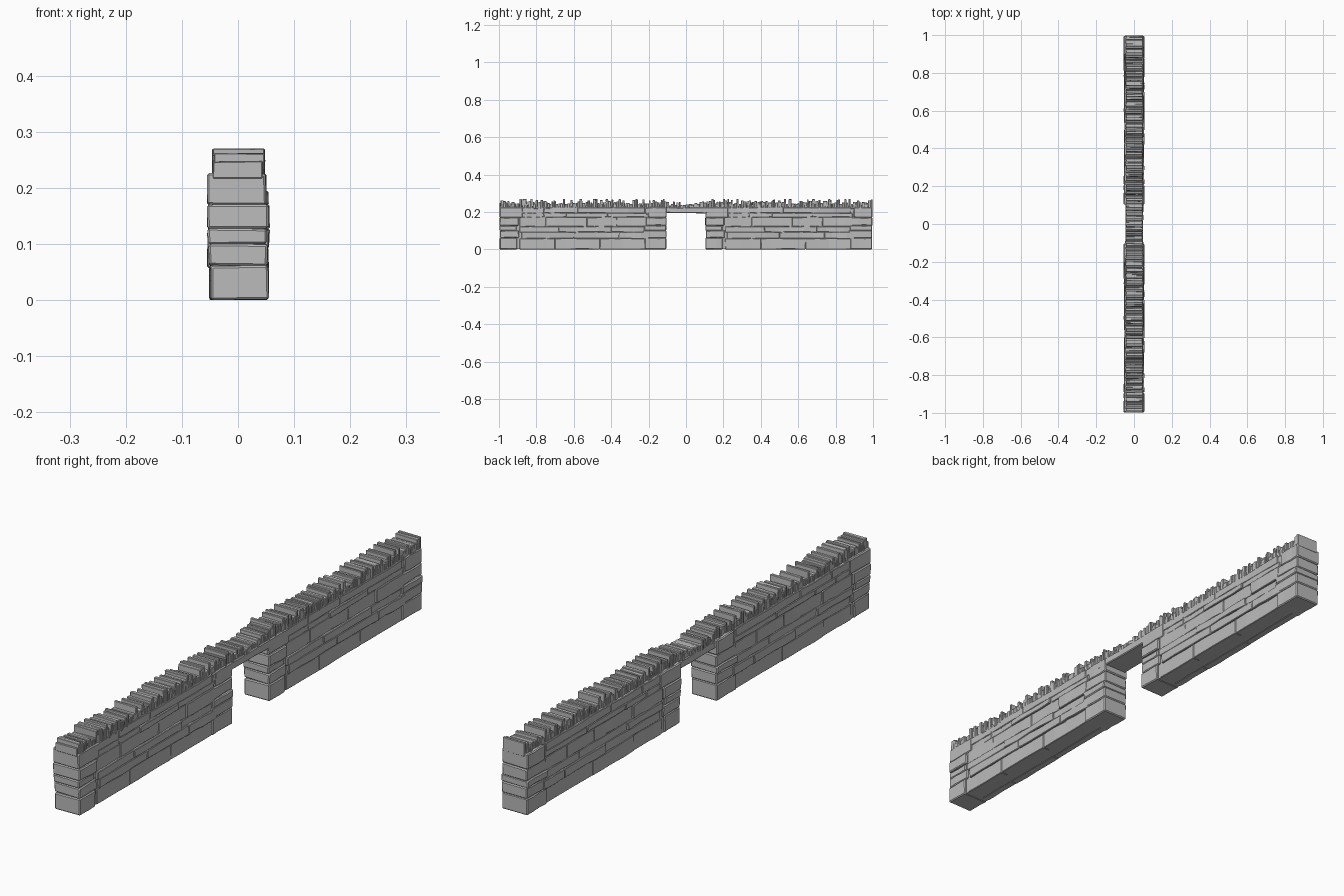
import bpy, bmesh, random
from mathutils import Vector, Matrix

if "Cube" in bpy.data.objects:
    bpy.data.objects.remove(bpy.data.objects["Cube"])

random.seed(7)
mat = bpy.data.materials.new("grey stone")
mat.diffuse_color = (0.5, 0.5, 0.5, 1)
mat.use_nodes = True
mat.node_tree.nodes["Principled BSDF"].inputs["Base Color"].default_value = mat.diffuse_color


def stone(bm, x0, x1, y0, y1, z0, z1, jit=0.002, bevel=0.003, cuts=0, lean=0.0):
    """Rough block: lengthwise slices with jittered corners, edges chipped by a bevel."""
    part = bmesh.new()
    rings = []
    n = cuts + 1
    r = lambda: random.uniform(-jit, jit)
    for i in range(n + 1):
        y = y0 + (y1 - y0) * i / n
        ring = []
        for x, z in ((x0, z0), (x1, z0), (x1, z1), (x0, z1)):
            dy = lean if z == z1 else 0
            ring.append(part.verts.new((x + r(), y + dy + r() * 0.6, max(0, z + r()))))
        rings.append(ring)
    for a, b in zip(rings, rings[1:]):
        for k in range(4):
            part.faces.new((a[k], a[(k + 1) % 4], b[(k + 1) % 4], b[k]))
    part.faces.new(rings[0][::-1])
    part.faces.new(rings[-1])
    bmesh.ops.recalc_face_normals(part, faces=part.faces)
    if bevel:
        sharp = [e for e in part.edges if e.calc_face_angle(0) > 0.8]
        bmesh.ops.bevel(part, geom=sharp, offset=bevel, segments=1, affect='EDGES')
    tmp = bpy.data.meshes.new("tmp")
    part.to_mesh(tmp)
    part.free()
    bm.from_mesh(tmp)
    bpy.data.meshes.remove(tmp)


def finish(bm, name):
    me = bpy.data.meshes.new(name)
    bm.to_mesh(me)
    bm.free()
    me.materials.append(mat)
    ob = bpy.data.objects.new(name, me)
    bpy.context.collection.objects.link(ob)
    return ob


# One wall half: core, coursed stones on both faces, stacked end stones
bm = bmesh.new()
stone(bm, -0.046, 0.046, -0.985, -0.115, 0.002, 0.218, jit=0, bevel=0)
courses = [(0, 0.058, (-0.89, -0.70, -0.46, -0.21)),
           (0.058, 0.092, (-0.88, -0.60, -0.36, -0.20)),
           (0.092, 0.122, (-0.89, -0.68, -0.40, -0.21)),
           (0.122, 0.172, (-0.89, -0.75, -0.53, -0.37, -0.21)),
           (0.172, 0.194, (-0.88, -0.76, -0.64, -0.42, -0.21)),
           (0.194, 0.224, (-0.89, -0.76, -0.58, -0.22))]
for z0, z1, ys in courses:
    for side in (-1, 1):
        shift = 0 if side > 0 else random.uniform(-0.04, 0.04)
        pts = [ys[0]] + [y + shift for y in ys[1:-1]] + [ys[-1]]
        for a, b in zip(pts, pts[1:]):
            out = random.uniform(0.047, 0.054)
            lo, hi = sorted((side * 0.02, side * out))
            stone(bm, lo, hi, a, b, z0, z1, jit=0.0018, bevel=0.002, cuts=3)

end_beds = [0, 0.061, 0.1, 0.127, 0.17, 0.225]
for near, far in ((-0.998, -0.885), (-0.102, -0.21)):
    for z0, z1 in zip(end_beds, end_beds[1:]):
        e = near + random.uniform(0, 0.008) * (1 if near < far else -1)
        f = far + random.uniform(-0.025, 0.015)
        stone(bm, -random.uniform(0.049, 0.057), random.uniform(0.05, 0.056),
              min(e, f), max(e, f), z0, z1, jit=0.0015, bevel=0.0035, cuts=2)
left = finish(bm, "wall_half_left")
right = bpy.data.objects.new("wall_half_right", left.data)
right.location.y = 1.1
bpy.context.collection.objects.link(right)

# Lintel slab bridging the opening
bm = bmesh.new()
stone(bm, -0.045, 0.049, -0.22, 0.22, 0.194, 0.223, jit=0.0015, cuts=6)
finish(bm, "lintel")

# Upright coping slabs along the top
bm = bmesh.new()
y = -0.998
while y < 0.99:
    t = min(random.uniform(0.007, 0.015), 0.998 - y)
    top = random.uniform(0.242, 0.27) - (0.008 if abs(y) < 0.1 else 0)
    lean = random.uniform(-0.003, 0.003) if abs(y) < 0.97 else 0
    stone(bm, -random.uniform(0.041, 0.046), random.uniform(0.043, 0.048),
          y, y + t, 0.216, top, jit=0.001, bevel=0.0015, lean=lean)
    y += t
finish(bm, "coping_slabs")
